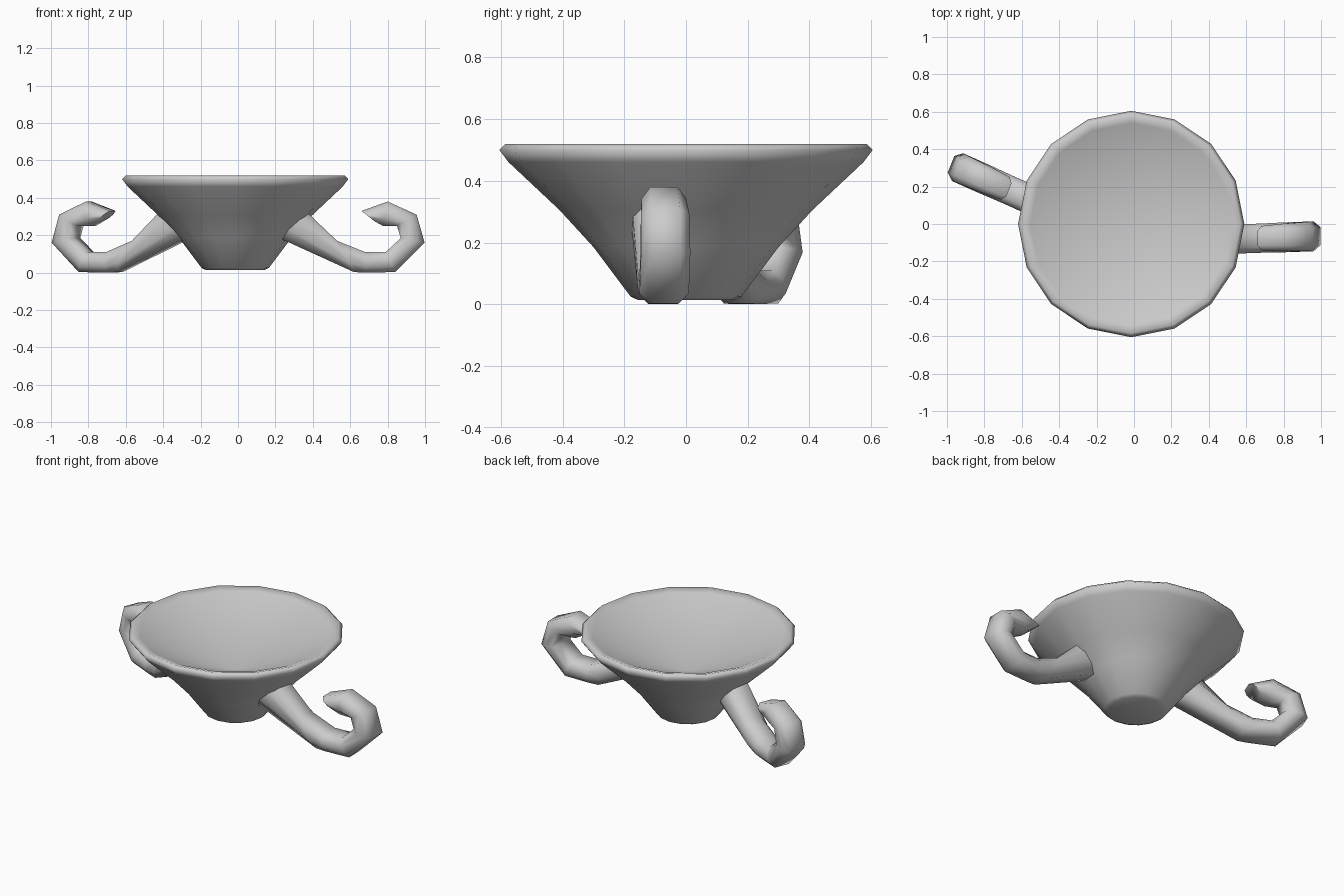
import bpy, bmesh, math
from mathutils import Vector, Matrix

if "Cube" in bpy.data.objects:
    bpy.data.objects.remove(bpy.data.objects["Cube"])

CX = -0.015  # bowl axis


def finish(name, bm, angle):
    bmesh.ops.recalc_face_normals(bm, faces=bm.faces)
    me = bpy.data.meshes.new(name)
    bm.to_mesh(me)
    bm.free()
    ob = bpy.data.objects.new(name, me)
    bpy.context.collection.objects.link(ob)
    bpy.ops.object.select_all(action='DESELECT')
    ob.select_set(True)
    bpy.context.view_layer.objects.active = ob
    bpy.ops.object.shade_smooth_by_angle(angle=math.radians(angle))
    return ob


def bridge(bm, rings):
    for a, b in zip(rings, rings[1:]):
        n = len(a)
        for i in range(n):
            j = (i + 1) % n
            bm.faces.new((a[i], a[j], b[j], b[i]))
    bm.faces.new(rings[0])
    return rings[-1]


# Bowl: 16-sided lathe, outside up over the rounded rim, then a shallow inner cone
profile = [(0.155, 0.013), (0.18, 0.025), (0.30, 0.185), (0.41, 0.305),
           (0.575, 0.46), (0.605, 0.50), (0.585, 0.52), (0.54, 0.506)]
bm = bmesh.new()
rings = [[bm.verts.new((CX + r * math.cos(k * math.pi / 8),
                        r * math.sin(k * math.pi / 8), z)) for k in range(16)]
         for r, z in profile]
last = bridge(bm, rings)
centre = bm.verts.new((CX, 0, 0.27))
for i in range(16):
    bm.faces.new((last[i], last[(i + 1) % 16], centre))
finish("bowl", bm, 95)

# Curled handles: outer point, inner point and half width of each section
sections = [((0.21, 0.19), (0.33, 0.36), 0.085),
            ((0.62, 0.003), (0.53, 0.17), 0.078),
            ((0.68, 0.0), (0.68, 0.11), 0.078),
            ((0.84, 0.003), (0.79, 0.11), 0.08),
            ((0.998, 0.16), (0.87, 0.185), 0.08),
            ((0.955, 0.31), (0.85, 0.25), 0.078),
            ((0.80, 0.38), (0.775, 0.25), 0.073),
            ((0.66, 0.33), (0.73, 0.275), 0.065)]
outline = [(1, 0.6), (0.4, 1), (-0.4, 1), (-1, 0.6),
           (-1, -0.6), (-0.4, -1), (0.4, -1), (1, -0.6)]


def handle(name, degrees, side):
    bm = bmesh.new()
    turn = Matrix.Rotation(math.radians(degrees), 3, 'Z')
    rings = []
    for o, i, w in sections:
        o, i = Vector((o[0], 0, o[1])), Vector((i[0], 0, i[1]))
        c, h = (o + i) / 2, (o - i) / 2
        ring = []
        for a, b in outline:
            p = c + h * a
            p.x -= CX
            p.y = side * (-0.10 + 0.035 * p.x + w * b)
            ring.append(bm.verts.new(turn @ p + Vector((CX, 0, 0))))
        rings.append(ring)
    bm.faces.new(bridge(bm, rings))
    finish(name, bm, 65)


handle("right_handle", 0, 1)
handle("left_handle", 158, -1)
